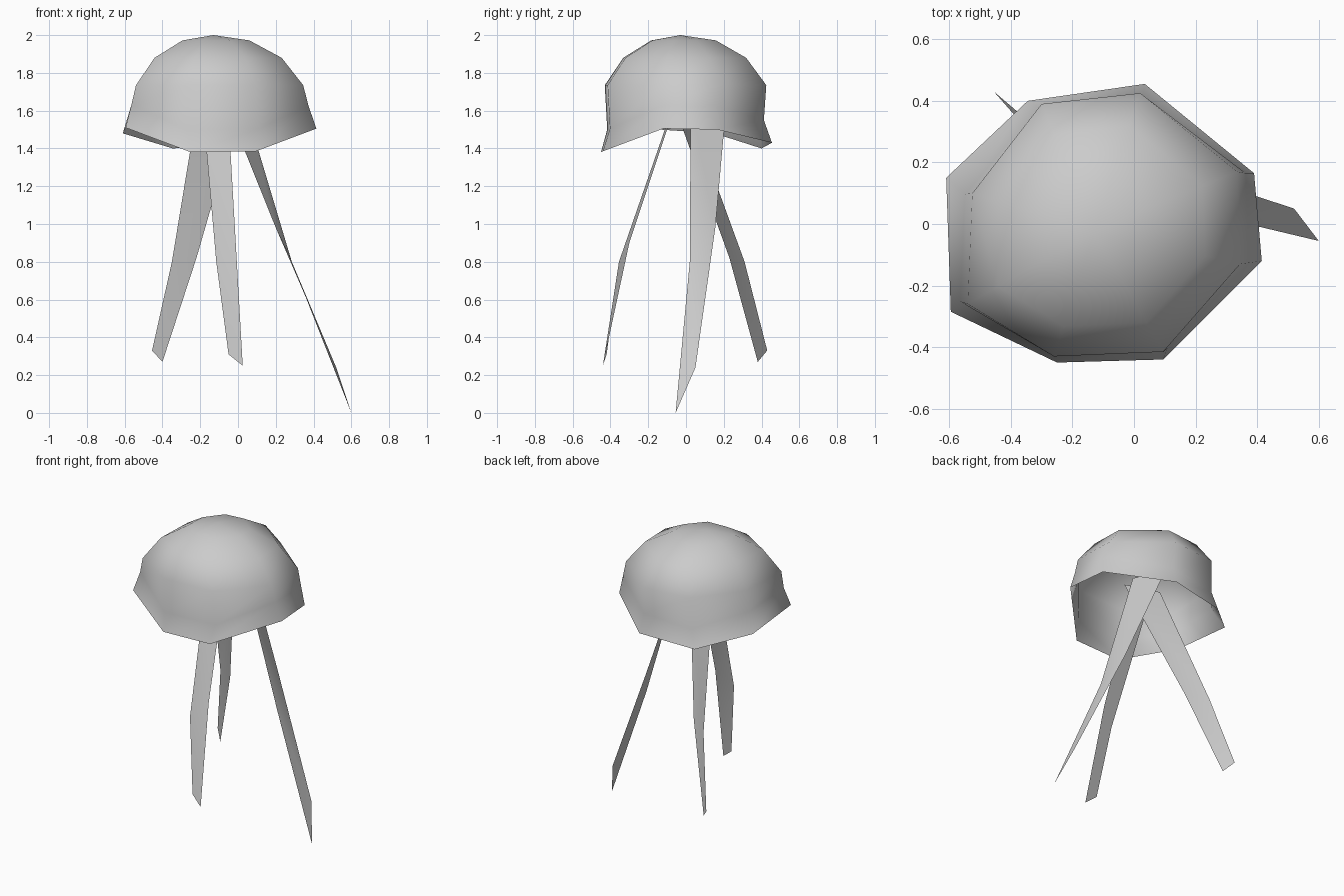
import bpy
import bmesh
from mathutils import Vector

if "Cube" in bpy.data.objects:
    bpy.data.objects.remove(bpy.data.objects["Cube"])


def finish(name, bm, angle):
    mesh = bpy.data.meshes.new(name)
    bm.to_mesh(mesh)
    bm.free()
    obj = bpy.data.objects.new(name, mesh)
    bpy.context.collection.objects.link(obj)
    bpy.ops.object.select_all(action='DESELECT')
    obj.select_set(True)
    bpy.context.view_layer.objects.active = obj
    bpy.ops.object.shade_smooth_by_angle(angle=angle)


# Bell: open eight-sided dome with an uneven flared rim
rim = [(-0.345, 0.40, 1.40), (-0.61, 0.15, 1.48), (-0.595, -0.285, 1.51),
       (-0.25, -0.45, 1.38), (0.095, -0.44, 1.385), (0.415, -0.12, 1.505),
       (0.39, 0.165, 1.50), (0.035, 0.455, 1.43)]
shoulder = [(-0.30, 0.39), (-0.525, 0.10), (-0.54, -0.26), (-0.26, -0.43),
            (0.095, -0.415), (0.345, -0.13), (0.335, 0.17), (0.02, 0.425)]
CX, CY = -0.13, -0.02


def dome_ring(scale, z):
    return [(CX + (x - CX) * scale, CY + (y - CY) * scale, z) for x, y in shoulder]


waist = [(x + (x - CX) * 0.06, y * 0.97, r[2] + 0.12)
         for (x, y), r in zip(shoulder, rim)]
rings = [rim, waist, dome_ring(1, 1.735), dome_ring(0.76, 1.88), dome_ring(0.40, 1.972)]

bm = bmesh.new()
loops = [[bm.verts.new(p) for p in ring] for ring in rings]
for low, high in zip(loops, loops[1:]):
    for i in range(8):
        j = (i + 1) % 8
        bm.faces.new((low[i], low[j], high[j], high[i]))
pole = bm.verts.new((CX, -0.03, 2.0))
for i in range(8):
    bm.faces.new((loops[-1][i], loops[-1][(i + 1) % 8], pole))
bm.normal_update()
finish("bell", bm, 1.2)


# Tentacles: flat bent ribbons hanging from inside the bell
def tentacle(name, edge_a, edge_b):
    bm = bmesh.new()
    a = [bm.verts.new(Vector(p)) for p in edge_a]
    b = [bm.verts.new(Vector(p)) for p in edge_b]
    for i in range(len(a) - 1):
        bm.faces.new((a[i], a[i + 1], b[i + 1], b[i]))
    finish(name, bm, 0.6)


tentacle("right_tentacle",
         [(0.03, 0.025, 1.65), (0.285, 0.02, 0.80), (0.60, -0.055, 0.0)],
         [(-0.07, 0.215, 1.65), (0.20, 0.155, 0.98), (0.52, 0.05, 0.24)])
tentacle("back_tentacle",
         [(0.02, -0.07, 1.65), (-0.22, 0.23, 0.82), (-0.40, 0.38, 0.27)],
         [(-0.21, 0.0, 1.65), (-0.35, 0.31, 0.80), (-0.455, 0.43, 0.33)])
tentacle("front_tentacle",
         [(-0.19, -0.06, 1.65), (-0.115, -0.355, 0.80), (-0.05, -0.42, 0.31)],
         [(-0.055, -0.05, 1.65), (-0.012, -0.30, 0.90), (0.025, -0.44, 0.25)])
